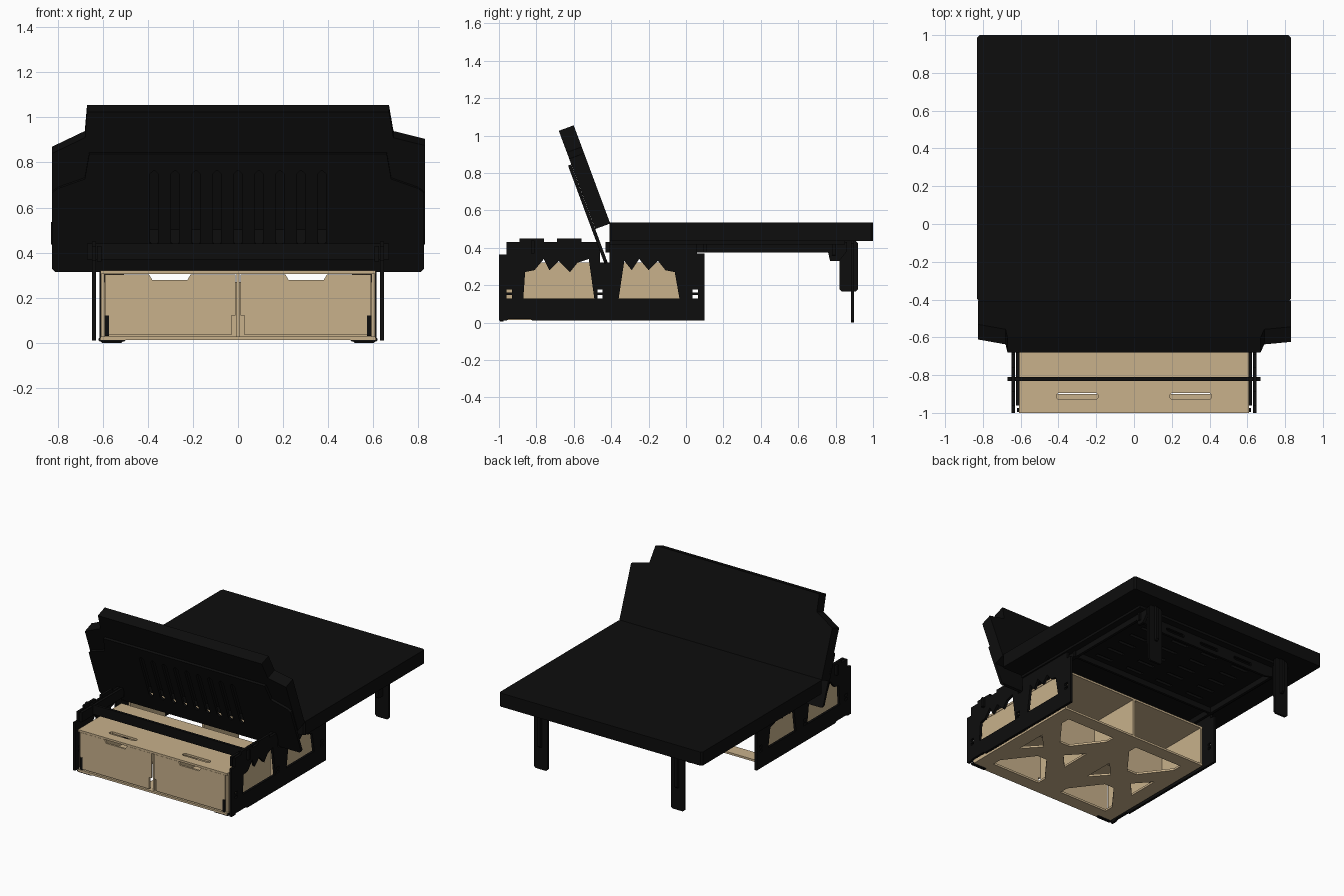
import bpy
from math import radians

if "Cube" in bpy.data.objects:
    bpy.data.objects.remove(bpy.data.objects["Cube"])


def material(name, rgb):
    m = bpy.data.materials.new(name)
    m.use_nodes = True
    m.diffuse_color = (*rgb, 1)
    m.node_tree.nodes["Principled BSDF"].inputs["Base Color"].default_value = (*rgb, 1)
    return m


BLACK = material("black", (0.004, 0.004, 0.004))
WOOD = material("birch wood", (0.58, 0.44, 0.26))

# Plate orientations: across (xz), along (yz), flat (xy), and the tilted backrest
TILT = 20.4
ACROSS = (radians(90), 0, 0)
ALONG = (radians(90), 0, radians(90))
FLAT = (0, 0, 0)
LEANING = (radians(90 + TILT), 0, 0)


def plate(name, loops, thick, mat, loc=(0, 0, 0), rot=FLAT, bevel=0):
    """Flat sheet: the first loop is the outline, the others are holes."""
    cu = bpy.data.curves.new(name, "CURVE")
    cu.dimensions, cu.fill_mode, cu.extrude = "2D", "BOTH", thick / 2
    for pts in loops:
        s = cu.splines.new("POLY")
        s.points.add(len(pts) - 1)
        for p, (a, b) in zip(s.points, pts):
            p.co = (a, b, 0, 1)
        s.use_cyclic_u = True
    tmp = bpy.data.objects.new(name + "_outline", cu)
    bpy.context.collection.objects.link(tmp)
    dg = bpy.context.evaluated_depsgraph_get()
    me = bpy.data.meshes.new_from_object(tmp.evaluated_get(dg))
    bpy.data.objects.remove(tmp)
    me.shade_flat()
    me.materials.clear()
    me.materials.append(mat)
    ob = bpy.data.objects.new(name, me)
    bpy.context.collection.objects.link(ob)
    ob.location, ob.rotation_euler = loc, rot
    return ob


def rect(a0, a1, b0, b1):
    return [(a0, b0), (a1, b0), (a1, b1), (a0, b1)]


def chamfered(a0, a1, b0, b1, c):
    return [(a0 + c, b0), (a1 - c, b0), (a1, b0 + c), (a1, b1 - c),
            (a1 - c, b1), (a0 + c, b1), (a0, b1 - c), (a0, b0 + c)]


def mirrored(right):
    """Close an outline from its right half."""
    return right + [(-a, b) for a, b in reversed(right)]


# Side panels with jagged windows and paired tenon slots
side = [(-1, 0.01), (-0.96, 0.01), (-0.95, 0.02), (-0.83, 0.02), (-0.82, 0.01),
        (0.1, 0.01), (0.1, 0.37), (0.06, 0.37), (0.06, 0.43), (-0.41, 0.43),
        (-0.41, 0.32), (-0.46, 0.32), (-0.46, 0.43), (-0.56, 0.43), (-0.56, 0.45),
        (-0.69, 0.45), (-0.69, 0.43), (-0.76, 0.43), (-0.76, 0.45), (-0.89, 0.45),
        (-0.89, 0.43), (-0.96, 0.43), (-0.96, 0.365), (-1, 0.365)]
front_window = [(-0.87, 0.128), (-0.49, 0.128), (-0.52, 0.34), (-0.58, 0.32),
                (-0.62, 0.27), (-0.68, 0.33), (-0.73, 0.28), (-0.76, 0.34),
                (-0.81, 0.28), (-0.86, 0.27)]
rear_window = [(-0.36, 0.128), (-0.035, 0.128), (-0.06, 0.27), (-0.11, 0.28),
               (-0.15, 0.33), (-0.2, 0.28), (-0.25, 0.34), (-0.29, 0.28), (-0.33, 0.33)]
slots = [rect(y - 0.014, y + 0.014, z, z + 0.018)
         for y in (-0.945, -0.46, 0.05) for z in (0.13, 0.16)]
for s, tag in ((-1, "right"), (1, "left")):
    plate(tag + "_side_panel", [side, front_window, rear_window] + slots, 0.018,
          BLACK, (s * 0.64, 0, 0), ALONG)

# Cabinet floor with two cross-braced cutout groups
holes = []
for c in (-0.3, 0.3):
    for s in (-1, 1):
        holes.append([(c - 0.2, -0.5 + s * 0.4), (c + 0.2, -0.5 + s * 0.4),
                      (c + 0.2, -0.5 + s * 0.33), (c + 0.04, -0.5 + s * 0.12),
                      (c - 0.04, -0.5 + s * 0.12), (c - 0.2, -0.5 + s * 0.33)])
        holes.append([(c + s * 0.09, -0.5), (c + s * 0.2, -0.62), (c + s * 0.2, -0.38)])
plate("cabinet_floor", [rect(-0.61, 0.61, -1, 0)] + holes, 0.015, WOOD, (0, 0, 0.02))

# Cabinet lids, with finger holes in the front one
grips = [chamfered(c - 0.11, c + 0.11, -0.93, -0.895, 0.01) for c in (-0.3, 0.3)]
plate("front_lid", [rect(-0.61, 0.61, -1, -0.49)] + grips, 0.015, WOOD, (0, 0, 0.313))
plate("rear_lid", [rect(-0.61, 0.61, -0.41, 0)], 0.015, WOOD, (0, 0, 0.313))

# Cabinet walls and divider
for x, tag in ((-0.6, "right"), (0.6, "left"), (0, "middle")):
    plate(tag + "_front_wall", [rect(-0.985, -0.49, 0.025, 0.306)], 0.014, WOOD, (x, 0, 0), ALONG)
    plate(tag + "_rear_wall", [rect(-0.41, 0, 0.025, 0.306)], 0.014, WOOD, (x, 0, 0), ALONG)
plate("cross_wall", [rect(-0.6, 0.6, 0.025, 0.27)], 0.014, WOOD, (0, -0.42, 0), ACROSS)

# Drawer fronts with a handle recess and a notched inner corner, plus hinges
for s, tag in ((-1, "right"), (1, "left")):
    front = [(0.028, 0.035), (0.59, 0.035), (0.59, 0.303), (0.395, 0.303), (0.38, 0.278),
             (0.225, 0.278), (0.21, 0.303), (0.01, 0.303), (0.01, 0.12), (0.028, 0.12)]
    plate(tag + "_drawer_front", [[(s * a, b) for a, b in front]], 0.014, WOOD,
          (0, -0.99, 0), ACROSS)
    plate(tag + "_hinge", [rect(-0.01, 0.01, 0.03, 0.12)], 0.008, BLACK,
          (s * 0.583, -0.996, 0), ACROSS)
    plate(tag + "_front_foot", [chamfered(-0.06, 0.06, 0.005, 0.022, 0.006)], 0.02, BLACK,
          (s * 0.56, -0.985, 0), ACROSS)
    # Inner bracket that fills the gap between cabinet and side panel
    plate(tag + "_bracket", [rect(-0.96, -0.47, 0.36, 0.43)], 0.02, BLACK,
          (s * 0.615, 0, 0), ALONG)

# Crossbar over the front lid
plate("front_crossbar", [rect(-0.67, 0.67, 0.37, 0.44)], 0.02, BLACK, (0, -0.82, 0), ACROSS)

# Bed: mattress, slotted base, rails and crossbeam
plate("mattress", [chamfered(-0.83, 0.83, -0.41, 1, 0.012)], 0.1, BLACK, (0, 0, 0.485))
base_slots = [rect(x - 0.07, x + 0.07, y, y + 0.025)
              for x in (-0.4, -0.13, 0.13, 0.4) for y in (0.15, 0.27, 0.39, 0.51, 0.63)]
plate("bed_base", [rect(-0.66, 0.66, -0.41, 0.85)] + base_slots, 0.018, BLACK, (0, 0, 0.426))
beam = [(0.62, 0.43), (0.62, 0.36), (0.5, 0.33)]
beam_slots = [chamfered(x - 0.08, x + 0.08, 0.36, 0.385, 0.008) for x in (-0.3, 0, 0.3)]
plate("rear_crossbeam", [mirrored(beam)] + beam_slots, 0.018, BLACK, (0, 0.79, 0), ACROSS)
plate("middle_crossbeam", [rect(-0.62, 0.62, 0.375, 0.43)], 0.018, BLACK, (0, 0.1, 0), ACROSS)

rail = [(-0.43, 0.375), (0.76, 0.375), (0.77, 0.33), (0.82, 0.33), (0.86, 0.38),
        (0.86, 0.43), (-0.43, 0.43)]
for s, tag in ((-1, "right"), (1, "left")):
    plate(tag + "_bed_rail", [rail], 0.02, BLACK, (s * 0.6, 0, 0), ALONG)
    # Rear leg made of two crossed boards
    plate(tag + "_leg_board", [chamfered(-0.055, 0.055, 0, 0.435, 0.012)], 0.016, BLACK,
          (s * 0.56, 0.89, 0), ACROSS)
    plate(tag + "_leg_brace", [chamfered(0.82, 0.92, 0.166, 0.435, 0.012)], 0.02, BLACK,
          (s * 0.56, 0, 0), ALONG)

# Leaning backrest: cushion with stepped shoulders and a slotted board in front of it
cushion = [(0.83, 0), (0.83, 0.4), (0.69, 0.437), (0.67, 0.56),
           (-0.67, 0.56), (-0.68, 0.437), (-0.825, 0.363), (-0.825, 0)]
plate("backrest_cushion", [cushion], 0.085, BLACK, (0, -0.445, 0.515), LEANING)
board = [(0.81, 0), (0.825, 0.015), (0.825, 0.375), (0.8, 0.395), (0.68, 0.44), (0.66, 0.56)]
board_slots = [chamfered(x * 0.093 - 0.018, x * 0.093 + 0.018, 0.12, 0.48, 0.015)
               for x in range(-4, 5)]
plate("backrest_board", [mirrored(board)] + board_slots, 0.018, BLACK,
      (0, -0.427, 0.317), LEANING)
